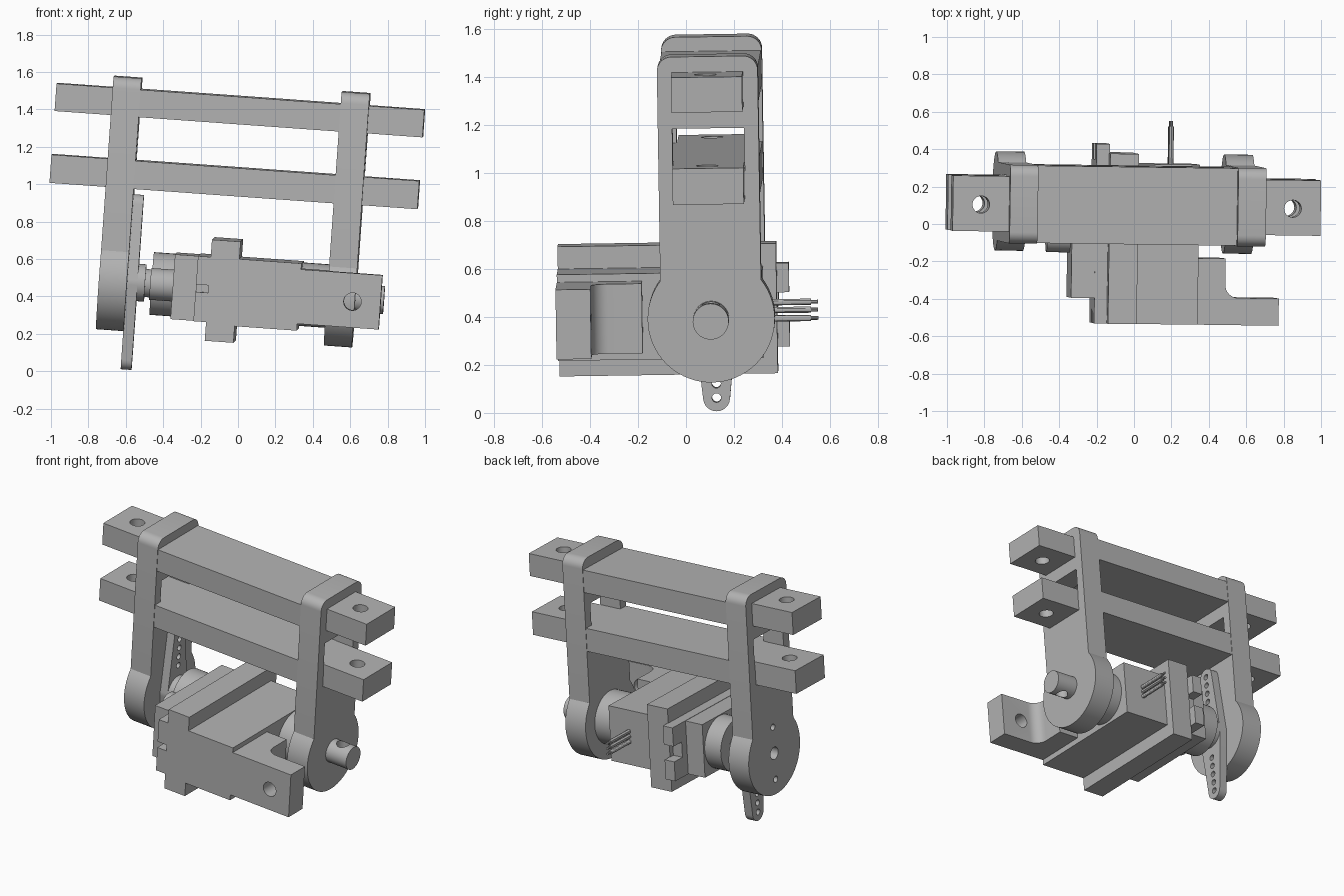
import bpy, bmesh, math
from mathutils import Euler

cube = bpy.data.objects.get("Cube")
if cube:
    bpy.data.objects.remove(cube, do_unlink=True)

grey = bpy.data.materials.new("light_grey")
grey.use_nodes = True
grey.diffuse_color = (0.45, 0.45, 0.45, 1)
grey.node_tree.nodes["Principled BSDF"].inputs["Base Color"].default_value = (0.45, 0.45, 0.45, 1)

# The whole assembly leans slightly
TILT = Euler((0.015, 0.0715, -0.0135)).to_matrix().to_4x4()
PV, PW = 0.12, 0.433          # pivot axis, in y and z


def arc(cx, cy, r, a0, a1, n=8):
    steps = [math.radians(a0 + (a1 - a0) * i / n) for i in range(n + 1)]
    return [(cx + r * math.cos(a), cy + r * math.sin(a)) for a in steps]


def prism(name, pts, a, b, axis):
    """Extrude a flat outline from a to b along an axis."""
    place = {"x": lambda p, q, t: (t, p, q),
             "y": lambda p, q, t: (p, t, q),
             "z": lambda p, q, t: (p, q, t)}[axis]
    bm = bmesh.new()
    ends = [[bm.verts.new(place(p, q, t)) for p, q in pts] for t in (a, b)]
    bm.faces.new(ends[0])
    bm.faces.new(ends[1])
    for i in range(len(pts)):
        j = (i + 1) % len(pts)
        bm.faces.new((ends[0][i], ends[0][j], ends[1][j], ends[1][i]))
    bmesh.ops.recalc_face_normals(bm, faces=bm.faces)
    me = bpy.data.meshes.new(name)
    bm.to_mesh(me)
    bm.free()
    me.materials.append(grey)
    ob = bpy.data.objects.new(name, me)
    bpy.context.collection.objects.link(ob)
    ob.matrix_world = TILT
    return ob


def box(name, x0, x1, y0, y1, z0, z1):
    return prism(name, [(x0, y0), (x1, y0), (x1, y1), (x0, y1)], z0, z1, "z")


def cyl(name, p, q, r, a, b, axis, n=40):
    return prism(name, arc(p, q, r, 0, 360, n)[:-1], a, b, axis)


def cut(ob, cutters):
    """Subtract the cutters, then discard them."""
    for c in cutters:
        m = ob.modifiers.new("cut", "BOOLEAN")
        m.operation, m.solver, m.object = "DIFFERENCE", "EXACT", c
    bpy.context.view_layer.update()
    me = bpy.data.meshes.new_from_object(ob.evaluated_get(bpy.context.evaluated_depsgraph_get()))
    ob.modifiers.clear()
    ob.data = me
    for c in cutters:
        c.hide_render = True
        bpy.data.objects.remove(c, do_unlink=True)
    return ob


# Side legs: rounded top, round pivot end, window between the bars
HALF, DISC = 0.21, 0.265
join = math.degrees(math.acos(HALF / DISC))
for side, u0, u1, top in (("right", -0.775, -0.625, 1.525), ("left", 0.447, 0.598, 1.53)):
    outline = arc(PV, PW, DISC, join, -180 - join, 48)
    outline += arc(PV - HALF + 0.06, top - 0.06, 0.06, 180, 90)
    outline += arc(PV + HALF - 0.06, top - 0.06, 0.06, 90, 0)
    leg = prism(side + "_leg", outline, u0, u1, "x")
    holes = [box("window", u0 - 0.1, u1 + 0.1, PV - 0.15, PV + 0.15, 1.05, 1.23)]
    if side == "right":
        holes += [cyl("screw_hole", PV, PW + d, r, u0 - 0.1, u1 + 0.1, "x", 20)
                  for d, r in ((0, 0.04), (0.17, 0.02), (-0.17, 0.02))]
    cut(leg, holes)

# Cross beams, with drilled bar ends poking out past the legs
for level, w0, w1 in (("upper", 1.318, 1.465), ("lower", 0.933, 1.084)):
    box(level + "_beam", -0.65, 0.47, PV - 0.207, PV + 0.207, w0, w1)
    for end, ua, ub, hole in (("right", -1.077, -0.64, -0.926), ("left", 0.46, 0.895, 0.745)):
        bar = box(f"{level}_{end}_bar_end", ua, ub, PV - 0.148, PV + 0.148, w0, w1)
        cut(bar, [cyl("bar_hole", hole, PV - 0.005, 0.046, w0 - 0.1, w1 + 0.1, "z", 28)])

# Pivot pin with cross hole, and the boss on the motor case
pin = cyl("pivot_pin", PV, PW, 0.075, 0.44, 0.75, "x")
cut(pin, [cyl("pin_hole", 0.67, PV, 0.04, 0.2, 0.7, "z", 24)])
cyl("case_boss", PV, PW, 0.17, 0.30, 0.45, "x")

# Motor case and mounting bracket
FRONT = -0.525
box("motor_case", -0.03, 0.305, FRONT, 0.33, 0.247, 0.607)
box("bracket_flange", -0.182, -0.028, FRONT, 0.385, 0.158, 0.70)
arm_outline = [(0.30, FRONT), (0.741, FRONT), (0.741, -0.38)]
arm_outline += arc(0.523, -0.31, 0.07, 270, 180) + [(0.453, -0.17), (0.30, -0.17)]
arm = prism("bracket_arm", arm_outline, 0.284, 0.575, "z")
cut(arm, [cyl("arm_hole", 0.591, 0.423, 0.047, -0.7, -0.2, "y", 28)])

# Mounting tab with a slot at each end
tab = box("mounting_tab", -0.25, -0.178, FRONT, 0.435, 0.258, 0.607)
cut(tab, [box("front_slot", -0.3, -0.15, -0.6, -0.45, 0.415, 0.455),
          box("back_slot", -0.3, -0.15, 0.35, 0.5, 0.385, 0.485)])

# Gear end: case front, two bosses, output shaft
box("gear_case", -0.375, -0.245, -0.39, 0.30, 0.258, 0.605)
cyl("gear_boss", PV, PW, 0.168, -0.495, -0.37, "x")
cyl("idler_boss", PV - 0.185, PW, 0.085, -0.50, -0.37, "x")
cyl("output_shaft", PV, PW, 0.075, -0.54, -0.48, "x")
cyl("horn_hub", PV, PW, 0.10, -0.575, -0.53, "x")

# Two-armed horn, tapering to round drilled tips
TIP = 0.413
horn_outline = arc(PV, PW + TIP, 0.056, 5, 175, 12) + arc(PV, PW, 0.10, 165, 195, 4)
horn_outline += arc(PV, PW - TIP, 0.056, 185, 355, 12) + arc(PV, PW, 0.10, -15, 15, 4)
horn = prism("horn", horn_outline, -0.628, -0.57, "x")
cut(horn, [cyl("horn_hole", PV, PW + s * (TIP - 0.06 * i), 0.019, -0.7, -0.5, "x", 16)
           for s in (1, -1) for i in range(5)])

# Three wires with thinner bare tips
for i, w in enumerate((0.40, 0.435, 0.468)):
    cyl(f"wire_{i + 1}", 0.16, w, 0.013, 0.30, 0.53, "y", 12)
    cyl(f"wire_tip_{i + 1}", 0.16, w, 0.008, 0.52, 0.56, "y", 10)

# Smooth the round surfaces, keep edges sharp
bpy.ops.object.select_all(action="DESELECT")
for ob in bpy.context.collection.objects:
    if ob.type == "MESH" and grey.name in ob.data.materials:
        ob.select_set(True)
        bpy.context.view_layer.objects.active = ob
bpy.ops.object.shade_smooth_by_angle(angle=math.radians(30))
